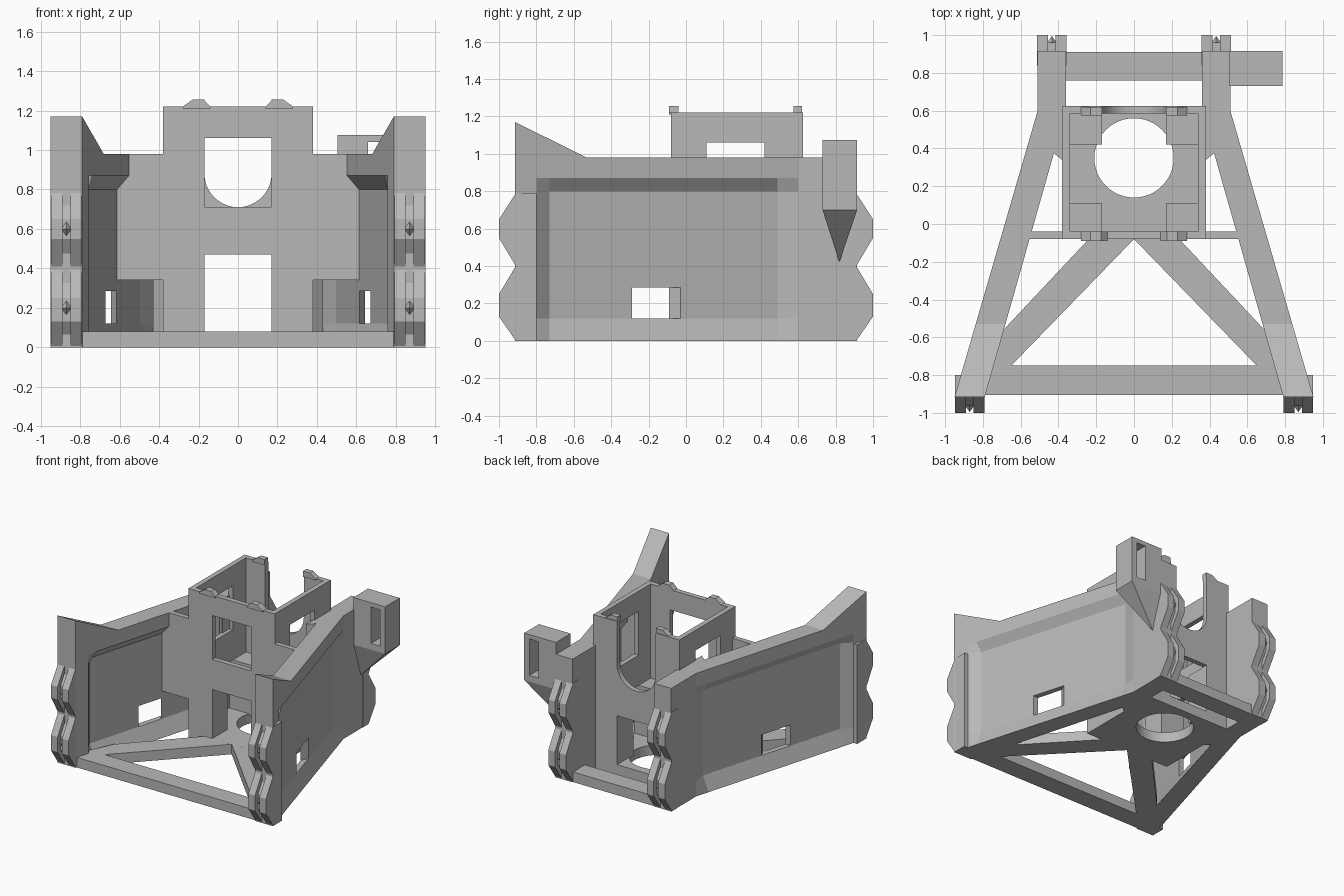
import bpy, bmesh, math
from mathutils import Vector

if "Cube" in bpy.data.objects:
    bpy.data.objects.remove(bpy.data.objects["Cube"])

grey = bpy.data.materials.new("plain grey")
grey.diffuse_color = (0.48, 0.48, 0.48, 1)
grey.use_nodes = True
grey.node_tree.nodes["Principled BSDF"].inputs["Base Color"].default_value = grey.diffuse_color


def finish(name, bm):
    bmesh.ops.recalc_face_normals(bm, faces=bm.faces)
    me = bpy.data.meshes.new(name)
    bm.to_mesh(me)
    bm.free()
    me.materials.append(grey)
    ob = bpy.data.objects.new(name, me)
    bpy.context.collection.objects.link(ob)
    return ob


def prism(name, pts, axis, lo, hi, sx=1):
    """Extrude a 2D outline along an axis; sx=-1 mirrors in x."""
    def place(p, h):
        c = {'X': (h, p[0], p[1]), 'Y': (p[0], h, p[1]), 'Z': (p[0], p[1], h)}[axis]
        return (c[0] * sx, c[1], c[2])
    bm = bmesh.new()
    a = [bm.verts.new(place(p, lo)) for p in pts]
    b = [bm.verts.new(place(p, hi)) for p in pts]
    bm.faces.new(a)
    bm.faces.new(b)
    for i in range(len(pts)):
        j = (i + 1) % len(pts)
        bm.faces.new((a[i], a[j], b[j], b[i]))
    return finish(name, bm)


def box(name, x0, x1, y0, y1, z0, z1, sx=1):
    return prism(name, [(x0, y0), (x1, y0), (x1, y1), (x0, y1)], 'Z', z0, z1, sx)


def circle(cx, cy, r, n=48):
    return [(cx + r * math.cos(2 * math.pi * i / n), cy + r * math.sin(2 * math.pi * i / n))
            for i in range(n)]


def cut(ob, cutters):
    for c in cutters:
        m = ob.modifiers.new("cut", 'BOOLEAN')
        m.operation = 'DIFFERENCE'
        m.solver = 'EXACT'
        m.object = c
    dg = bpy.context.evaluated_depsgraph_get()
    me = bpy.data.meshes.new_from_object(ob.evaluated_get(dg))
    ob.modifiers.clear()
    ob.data = me
    for c in cutters:
        bpy.data.objects.remove(c)


# Slanted side walls, dished on both faces, with a small window
YO = [-.915, -.80, -.73, -.53, -.29, -.03, .33, .49, .60, .75, .915]
YI = [-.915, -.80, -.73, -.53, -.29, -.09, .33, .49, .60, .75, .915]
ZS = [0, .12, .285, .80, .87, .98]


def side_wall(name, sx):
    bm = bmesh.new()

    def sheet(ys, front_x, back_x, depth, y_end):
        rows = []
        for y in ys:
            t = min(1, (y + .915) / 1.515)
            col = []
            for z in ZS:
                x = front_x + (back_x - front_x) * t
                if -.75 < y < y_end and .1 < z < .82:
                    x += depth
                if z == ZS[-1] and y < -.53:
                    z += .495 * (-.53 - y)
                col.append(bm.verts.new((x * sx, y, z)))
            rows.append(col)
        return rows

    o = sheet(YO, .95, .51, -.05, .5)
    n = sheet(YI, .79, .36, .06, .4)
    ny, nz = len(YO), len(ZS)
    for s in (o, n):
        for i in range(ny - 1):
            for j in range(nz - 1):
                if (i, j) != (4, 1):
                    bm.faces.new((s[i][j], s[i + 1][j], s[i + 1][j + 1], s[i][j + 1]))

    def bridge(loop):
        for k in range(len(loop)):
            (a, b), (c, d) = loop[k], loop[(k + 1) % len(loop)]
            bm.faces.new((o[a][b], o[c][d], n[c][d], n[a][b]))
    bridge([(i, 0) for i in range(ny)] + [(ny - 1, j) for j in range(1, nz)]
           + [(i, nz - 1) for i in range(ny - 2, -1, -1)] + [(0, j) for j in range(nz - 2, 0, -1)])
    bridge([(4, 1), (5, 1), (5, 2), (4, 2)])
    return finish(name, bm)


# Zigzag clip profile: depth outwards, height
ZIG = [(-.09, 0), (0, .13), (0, .25), (-.09, .40), (0, .55), (0, .65), (-.09, .79)]


def nib(name, x, y, z, sx):
    bm = bmesh.new()
    bmesh.ops.create_icosphere(bm, subdivisions=1, radius=.001)
    bm.clear()
    r = [Vector(v) for v in ((.045, 0, 0), (0, .06, 0), (-.045, 0, 0), (0, -.06, 0))]
    ring = [bm.verts.new((sx * (x + v.x), y + v.y, z)) for v in r]
    for dz in (.06, -.06):
        tip = bm.verts.new((sx * x, y, z + dz))
        for i in range(4):
            bm.faces.new((ring[i], ring[(i + 1) % 4], tip))
    return finish(name, bm)


def clip(name, x0, end, sx):
    def outline(shift, back):
        p = [(end * (1 + d - shift), z) for d, z in ZIG]
        return p + [(end * back, .79), (end * back, 0)]
    back = .80 if end < 0 else .84
    prism(name + "_inner_plate", outline(0, back), 'X', x0, x0 + .058, sx)
    prism(name + "_outer_plate", outline(0, back), 'X', x0 + .098, x0 + .156, sx)
    prism(name + "_web", outline(.04, back), 'X', x0 + .057, x0 + .099, sx)
    for z in (.2, .6):
        nib(name + "_nib", x0 + .078, end * .935, z, sx)


for sx, side in ((1, "right"), (-1, "left")):
    side_wall(side + "_wall", sx)
    clip(side + "_front_clip", .792, -1, sx)
    clip(side + "_back_clip", .357, 1, sx)
    # Wing joining tower front to the wall
    prism(side + "_wing", [(.37, .34), (.62, .34), (.62, .80), (.56, .87), (.56, .98), (.37, .98)],
          'Y', -.08, -.04, sx)
    # Base brace and filler beside the tower
    prism(side + "_diagonal_brace", [(0, -.08), (.65, -.75), (.78, -.75), (.70, -.57), (.24, -.08)],
          'Z', 0, .08, sx)
    prism(side + "_tower_filler", [(.37, .33), (.43, .38), (.37, .60)], 'Z', 0, .98, sx)
    # Snap tabs on the tower rim
    tab = [(.14, 1.21), (.14, 1.22), (.175, 1.255), (.23, 1.255), (.28, 1.22), (.28, 1.21)]
    prism(side + "_front_tab", tab, 'Y', -.09, -.04, sx)
    prism(side + "_back_tab", [(.17, 1.21), (.17, 1.255), (.23, 1.255), (.28, 1.22), (.28, 1.21)],
          'Y', .575, .62, sx)
    # Corner blocks inside the tower
    box(side + "_front_block", .17, .35, -.05, .11, .07, .47, sx)
    box(side + "_back_block", .17, .35, .42, .60, .07, .47, sx)

# Base bars
box("front_bar", -.80, .80, -.905, -.75, 0, .08)
box("back_bar", -.37, .37, .76, .91, 0, .08)

# Central open tower
tower = box("tower", -.38, .38, -.08, .625, 0, 1.22)
cut(tower, [
    box("cavity", -.34, .34, -.04, .585, .08, 1.4),
    box("low_tunnel", -.17, .17, -.3, .9, .0801, .47),
    box("low_cross_tunnel", -.6, .6, .11, .42, .0801, .47),
    box("front_window", -.17, .17, -.3, .2, .71, 1.06),
    box("side_windows", -.6, .6, .11, .42, .71, 1.06),
    prism("back_slot", [(-.17, 1.4)] + [(.17 * math.cos(a), .88 + .17 * math.sin(a)) for a in
          [math.pi * (1 + i / 24) for i in range(25)]] + [(.17, 1.4)], 'Y', .4, .9),
    prism("floor_hole", circle(0, .35, .21), 'Z', -.1, .2),
])

# Bracket with a slot on the right rear, tapering down to the wall
bracket = box("bracket", .505, .785, .73, .915, .70, 1.075)
cut(bracket, [box("bracket_slot", .66, .74, .6, 1.1, .75, 1.04)])
bm = bmesh.new()
top = [bm.verts.new(p) for p in ((.505, .73, .70), (.785, .73, .70), (.785, .915, .70), (.505, .915, .70))]
tip = bm.verts.new((.505, .82, .42))
bm.faces.new(top)
for i in range(4):
    bm.faces.new((top[i], top[(i + 1) % 4], tip))
finish("bracket_support", bm)
